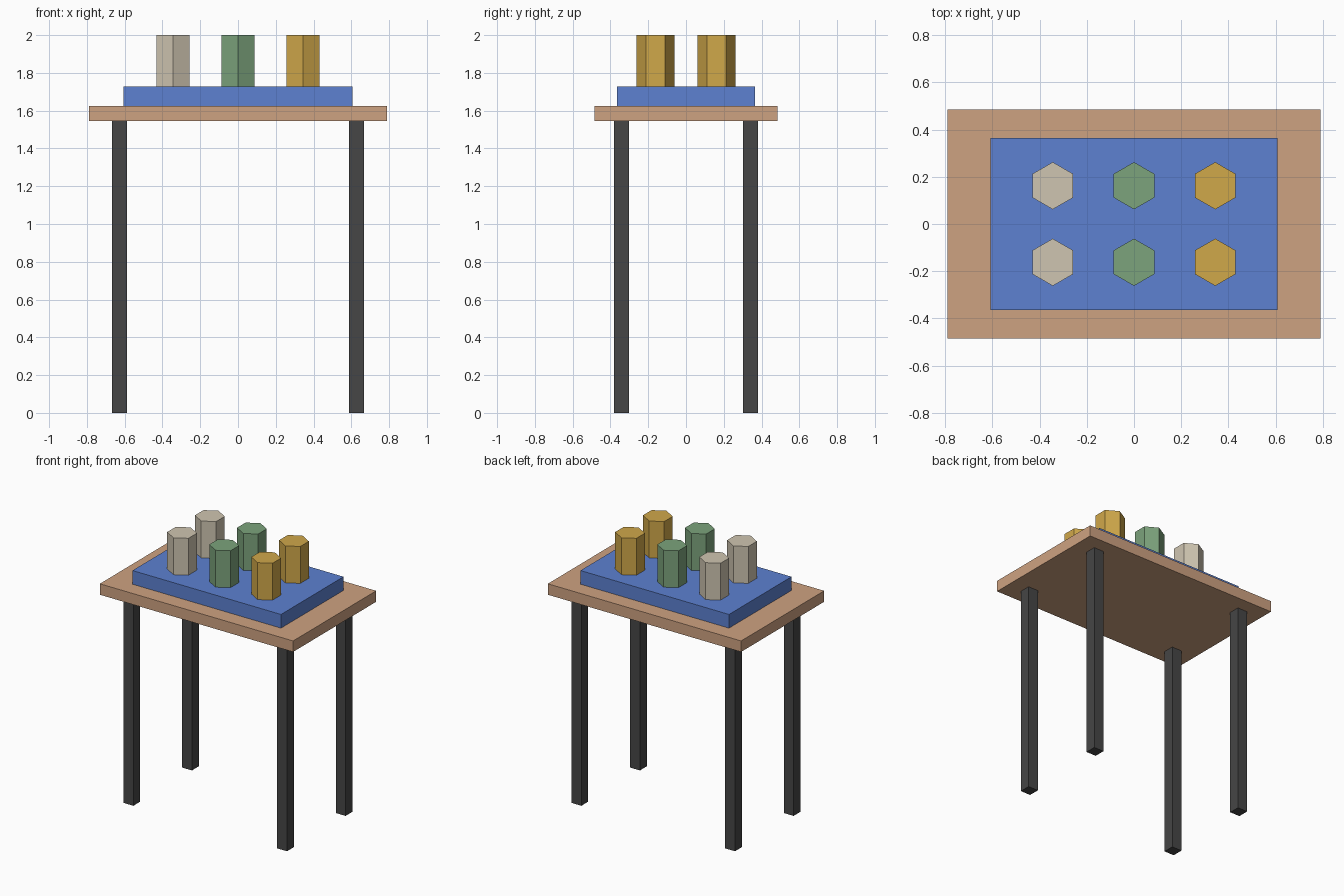
import bpy
import math

if "Cube" in bpy.data.objects:
    bpy.data.objects.remove(bpy.data.objects["Cube"])


def material(name, rgb):
    # sRGB 0-255 to linear
    lin = [((c / 255 + 0.055) / 1.055) ** 2.4 for c in rgb]
    m = bpy.data.materials.new(name)
    m.diffuse_color = (*lin, 1)
    m.use_nodes = True
    m.node_tree.nodes["Principled BSDF"].inputs["Base Color"].default_value = m.diffuse_color
    return m


wood = material("wood", (206, 162, 129))
blue = material("blue", (93, 129, 209))
beige = material("beige", (207, 197, 177))
green = material("green", (124, 163, 124))
gold = material("gold", (208, 168, 74))
charcoal = material("charcoal", (70, 70, 70))


def finish(name, mat):
    ob = bpy.context.object
    ob.name = name
    ob.data.materials.append(mat)
    return ob


def box(name, x, y, z0, z1, sx, sy, mat):
    bpy.ops.mesh.primitive_cube_add(size=1, location=(x, y, (z0 + z1) / 2))
    bpy.context.object.scale = (sx, sy, z1 - z0)
    bpy.ops.object.transform_apply(location=False, rotation=False, scale=True)
    return finish(name, mat)


LEG_TOP, TABLE_TOP, BOARD_TOP, PEG_TOP = 1.545, 1.626, 1.727, 2.0

# Table top and raised board
box("table_top", 0, 0, LEG_TOP, TABLE_TOP, 1.58, 0.97, wood)
box("board", 0, 0, TABLE_TOP, BOARD_TOP, 1.214, 0.73, blue)

# Four square legs
for sx, side in ((-1, "left"), (1, "right")):
    for sy, end in ((-1, "front"), (1, "back")):
        box(f"{end}_{side}_leg", sx * 0.628, sy * 0.342, 0, LEG_TOP, 0.08, 0.08, charcoal)

# Two rows of hexagonal pegs, points facing front and back
for x, colour, mat in ((-0.344, "beige", beige), (0, "green", green), (0.344, "gold", gold)):
    for y, end in ((-0.162, "front"), (0.162, "back")):
        bpy.ops.mesh.primitive_cylinder_add(
            vertices=6, radius=0.1, depth=PEG_TOP - BOARD_TOP,
            location=(x, y, (PEG_TOP + BOARD_TOP) / 2))
        ob = finish(f"{end}_{colour}_peg", mat)
        # Make sure a corner lies on the y axis
        v = ob.data.vertices[0].co
        ob.rotation_euler.z = math.pi / 2 - math.atan2(v.y, v.x)
